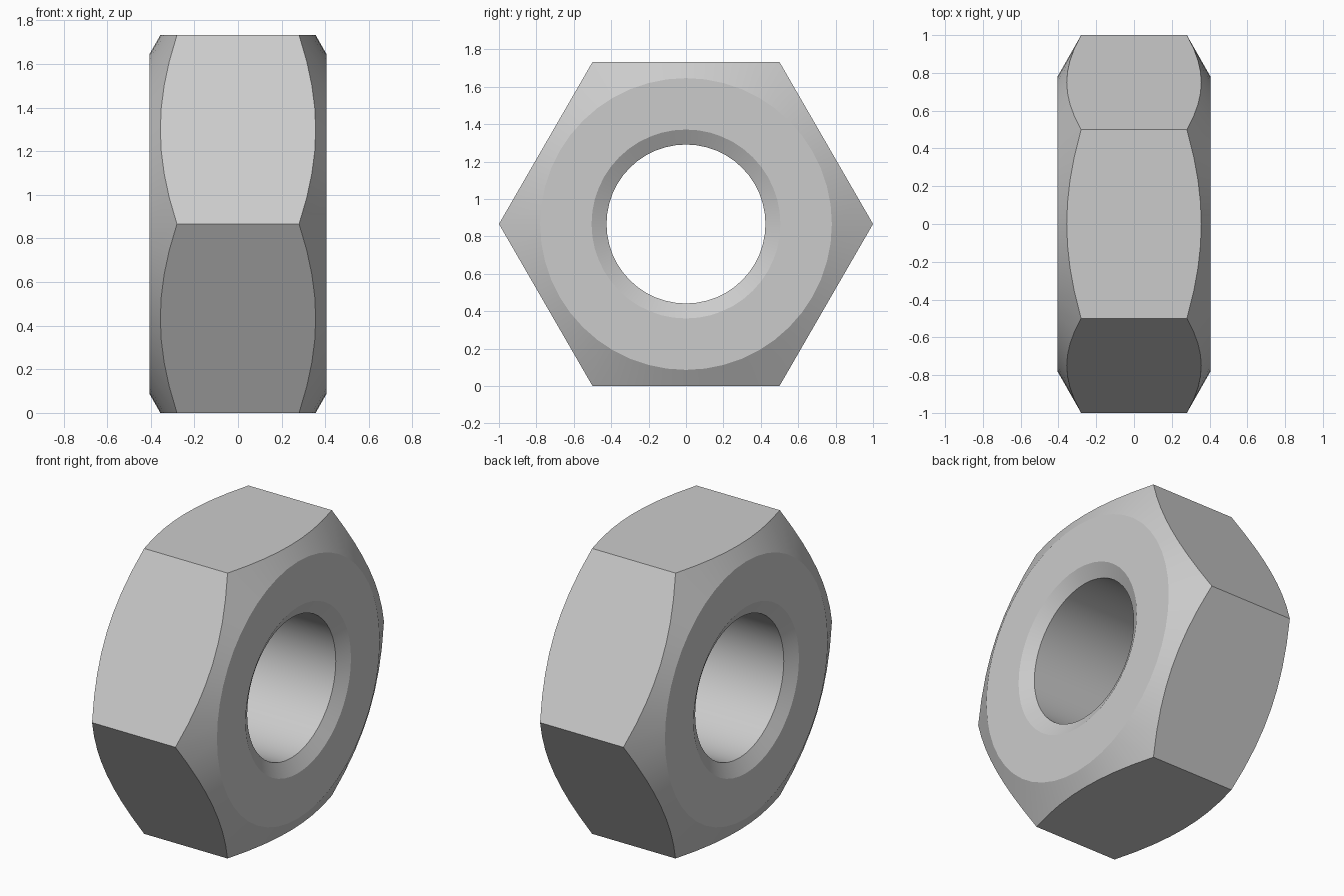
import bpy, bmesh
from math import cos, sin, pi, radians

if "Cube" in bpy.data.objects:
    bpy.data.objects.remove(bpy.data.objects["Cube"])

SEGMENTS = 48                      # multiple of 6, so corners fall on segments
HALF = 0.405                       # half thickness along x
APOTHEM = cos(pi / 6)              # hexagon with corner radius 1
FACE_R, CORNER_X = 0.78, 0.28      # corner chamfer: face circle to corner
BORE_R, SINK_R, SINK_DEPTH = 0.425, 0.505, 0.046


def section(angle):
    """Cross-section (x, radius) of the nut at one angle round the axis."""
    hex_r = APOTHEM / cos(angle % (pi / 3) - pi / 6)
    hex_x = HALF - (hex_r - FACE_R) * (HALF - CORNER_X) / (1 - FACE_R)
    half = [(HALF - SINK_DEPTH, BORE_R), (HALF, SINK_R), (HALF, FACE_R), (hex_x, hex_r)]
    return half + [(-x, r) for x, r in reversed(half)]


# Hex nut: sweep the closed section round the x axis
bm = bmesh.new()
rings = []
for i in range(SEGMENTS):
    a = 2 * pi * i / SEGMENTS
    rings.append([bm.verts.new((x, r * cos(a), APOTHEM + r * sin(a))) for x, r in section(a)])
for i, ring in enumerate(rings):
    nxt = rings[(i + 1) % SEGMENTS]
    for j in range(len(ring)):
        k = (j + 1) % len(ring)
        bm.faces.new((ring[j], ring[k], nxt[k], nxt[j]))
bmesh.ops.recalc_face_normals(bm, faces=bm.faces)

mesh = bpy.data.meshes.new("hex_nut")
bm.to_mesh(mesh)
bm.free()
nut = bpy.data.objects.new("hex_nut", mesh)
bpy.context.collection.objects.link(nut)

# Smooth the round surfaces, keep the chamfer edges crisp
bpy.context.view_layer.objects.active = nut
nut.select_set(True)
bpy.ops.object.shade_smooth_by_angle(angle=radians(20))
